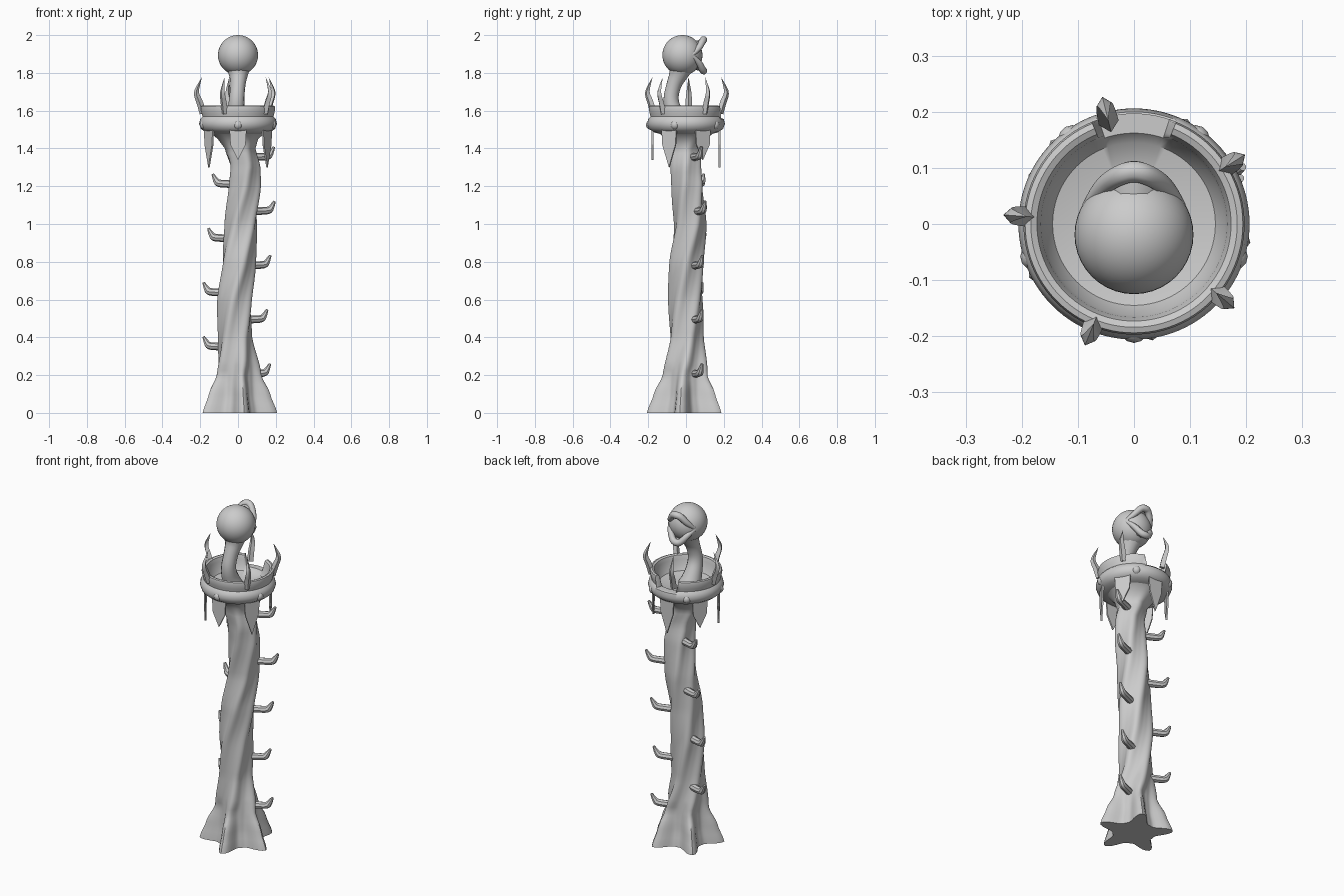
import bpy, bmesh, math
from math import sin, cos, pi, radians
from mathutils import Vector

cube = bpy.data.objects.get("Cube")
if cube:
    bpy.data.objects.remove(cube, do_unlink=True)

grey = bpy.data.materials.new("stone_grey")
grey.use_nodes = True
grey.diffuse_color = (0.6, 0.6, 0.6, 1)
grey.node_tree.nodes["Principled BSDF"].inputs["Base Color"].default_value = (0.6, 0.6, 0.6, 1)


def add_mesh(name, mesh, angle=40):
    obj = bpy.data.objects.new(name, mesh)
    bpy.context.collection.objects.link(obj)
    mesh.materials.clear()
    mesh.materials.append(grey)
    if angle:
        bpy.ops.object.select_all(action='DESELECT')
        obj.select_set(True)
        bpy.context.view_layer.objects.active = obj
        bpy.ops.object.shade_smooth_by_angle(angle=radians(angle))
    return obj


def from_bmesh(name, bm, angle=40):
    bmesh.ops.recalc_face_normals(bm, faces=bm.faces)
    mesh = bpy.data.meshes.new(name)
    bm.to_mesh(mesh)
    bm.free()
    return add_mesh(name, mesh, angle)


def skin(name, rings, closed=False, angle=40):
    """Bridge equal rings of points into a surface."""
    bm = bmesh.new()
    loops = [[bm.verts.new(p) for p in ring] for ring in rings]
    n = len(loops[0])
    pairs = list(zip(loops, loops[1:])) + ([(loops[-1], loops[0])] if closed else [])
    for a, b in pairs:
        for i in range(n):
            bm.faces.new((a[i], a[(i + 1) % n], b[(i + 1) % n], b[i]))
    if not closed:
        bm.faces.new(loops[0])
        bm.faces.new(loops[-1])
    return from_bmesh(name, bm, angle)


def tube(name, points, radii, thick, res=2, angle=40):
    """Tapered tube along a smooth path."""
    curve = bpy.data.curves.new(name + "_path", 'CURVE')
    curve.dimensions = '3D'
    curve.bevel_depth = thick
    curve.bevel_resolution = res
    curve.use_fill_caps = True
    spline = curve.splines.new('NURBS')
    spline.points.add(len(points) - 1)
    for p, co, r in zip(spline.points, points, radii):
        p.co = (*co, 1)
        p.radius = r
    spline.order_u = 3
    spline.use_endpoint_u = True
    spline.resolution_u = 5
    temp = bpy.data.objects.new("temp", curve)
    bpy.context.collection.objects.link(temp)
    bpy.context.view_layer.update()
    mesh = bpy.data.meshes.new_from_object(temp.evaluated_get(bpy.context.evaluated_depsgraph_get()))
    bpy.data.objects.remove(temp, do_unlink=True)
    mesh.name = name
    return add_mesh(name, mesh, angle)


def smooth_lookup(table, z):
    """Eased interpolation in rows of (z, values...)."""
    z = min(max(z, table[0][0]), table[-1][0])
    for a, b in zip(table, table[1:]):
        if z <= b[0]:
            t = (z - a[0]) / (b[0] - a[0])
            t = t * t * (3 - 2 * t) * 0.5 + t * 0.5
            return [p + (q - p) * t for p, q in zip(a[1:], b[1:])]


def polar(r, ang, z):
    return Vector((r * cos(ang), r * sin(ang), z))


# Trunk: height, centre x, centre y, core radius, ridge height
TRUNK = [
    (0.0, 0, 0, 0.115, 0.095), (0.1, 0, 0, 0.098, 0.075), (0.2, 0, 0, 0.09, 0.035),
    (0.4, -0.015, 0, 0.078, 0.016), (0.6, -0.015, 0, 0.08, 0.016),
    (0.8, 0.002, 0.002, 0.08, 0.014), (1.0, 0.018, 0.02, 0.076, 0.014),
    (1.2, 0.036, 0.01, 0.074, 0.014), (1.3, 0.035, 0, 0.072, 0.012),
    (1.4, 0.01, -0.005, 0.076, 0.008), (1.45, 0, 0, 0.105, 0.004), (1.5, 0, 0, 0.165, 0)]
ROOTS = 5
SIDES = 80
rings = []
for k in range(61):
    z = 1.5 * k / 60
    cx, cy, core, ridge = smooth_lookup(TRUNK, z)
    phase = radians(-81) + 2.4 * max(0, z - 0.2)
    power = 2.2 if z < 0.25 else 1.5
    ring = []
    for i in range(SIDES):
        a = 2 * pi * i / SIDES
        lobe = (0.5 + 0.5 * cos(ROOTS * (a - phase))) ** power
        ring.append(polar(core + ridge * lobe, a, z) + Vector((cx, cy, 0)))
    rings.append(ring)
skin("twisted_trunk", rings)

# Bowl with a notch in its back wall
BOWL = [(0.0, 1.475), (0.13, 1.475), (0.175, 1.487), (0.197, 1.505), (0.206, 1.53), (0.2, 1.555),
        (0.188, 1.568), (0.192, 1.585), (0.197, 1.61), (0.194, 1.624), (0.184, 1.627),
        (0.173, 1.622), (0.166, 1.6), (0.162, 1.57), (0.145, 1.54), (0.09, 1.528), (0.0, 1.525)]
rings = []
for r, z in BOWL:
    ring = []
    for i in range(96):
        a = 2 * pi * i / 96
        in_notch = abs(a - pi / 2) < radians(19)
        ring.append(polar(max(r, 0.002), a, min(z, 1.56) if in_notch else z))
    rings.append(ring)
skin("bowl", rings)

# Knobs on the swollen band
for i in range(5):
    a = radians(-90 + 72 * i)
    bm = bmesh.new()
    bmesh.ops.create_uvsphere(bm, u_segments=12, v_segments=8, radius=0.025)
    bmesh.ops.translate(bm, verts=bm.verts, vec=polar(0.187, a, 1.525))
    from_bmesh("band_knob", bm, 60)

# Horns on the rim
for i in range(5):
    a = radians(104 + 72 * i)
    path = [polar(r, a, z) for r, z in
            ((0.186, 1.585), (0.2, 1.64), (0.224, 1.69), (0.212, 1.73), (0.192, 1.775))]
    tube("rim_horn", path, (1, 1, 0.8, 0.45, 0.03), 0.018, 0, 25)

# Pointed pennants hanging below the bowl
for i in range(6):
    a = radians(-90 + 60 * i)
    side = Vector((-sin(a), cos(a), 0))
    tip = 1.3 if i % 2 else 1.34
    outline = ((-0.045, 1.5), (0.045, 1.5), (0.04, 1.42), (0, tip), (-0.04, 1.42))
    bm = bmesh.new()
    faces = []
    for r in (0.173, 0.182):
        faces.append([bm.verts.new(polar(r, a, z) + side * s) for s, z in outline])
    for f in faces:
        bm.faces.new(f)
    for j in range(5):
        k = (j + 1) % 5
        bm.faces.new((faces[0][j], faces[0][k], faces[1][k], faces[1][j]))
    from_bmesh("pennant", bm, 0)

# Climbing pegs, alternating sides
for i in range(9):
    z = 0.21 + 0.1435 * i
    s = -1 if i % 2 else 1
    cx, cy = smooth_lookup(TRUNK, z)[:2]
    path = [(cx + s * x, cy + y, z + dz) for x, y, dz in
            ((0.03, 0.03, -0.005), (0.1, 0.058, -0.002), (0.138, 0.072, 0),
             (0.152, 0.078, 0.012), (0.17, 0.085, 0.05))]
    tube("climbing_peg", path, (1.1, 1, 1, 0.9, 0.35), 0.02)

# Stalk carrying the eye
tube("eye_stalk", [(0, -0.03, 1.5), (-0.01, -0.05, 1.56), (-0.008, -0.085, 1.65),
                   (0, -0.065, 1.74), (0.003, -0.035, 1.8), (0, -0.02, 1.86)],
     (1.5, 1.1, 0.9, 0.85, 1.15, 1.8), 0.045, 5, 60)

# Eyeball
bm = bmesh.new()
bmesh.ops.create_uvsphere(bm, u_segments=40, v_segments=24, radius=0.106)
bmesh.ops.translate(bm, verts=bm.verts, vec=(0, -0.019, 1.894))
from_bmesh("eyeball", bm, 60)

# Eyelids: two flared lips meeting at the corners
for name, s in (("upper_eyelid", 1), ("lower_eyelid", -1)):
    path = [(x, y, 1.893 + s * dz) for x, y, dz in
            ((-0.085, 0.03, 0), (-0.06, 0.065, 0.03), (-0.025, 0.088, 0.078), (0, 0.095, 0.083),
             (0.025, 0.088, 0.078), (0.06, 0.065, 0.03), (0.085, 0.03, 0))]
    tube(name, path, (0.5, 1, 1.15, 1.2, 1.15, 1, 0.5), 0.017, 2, 50)
    # Web joining the lid to the eyeball
    bm = bmesh.new()
    outer = [bm.verts.new(p) for p in path]
    inner = [bm.verts.new((p[0] * 0.9, 0.02, 1.893 + (p[2] - 1.893) * 0.9)) for p in path]
    for j in range(len(path) - 1):
        bm.faces.new((outer[j], outer[j + 1], inner[j + 1], inner[j]))
    from_bmesh(name + "_web", bm, 50)
